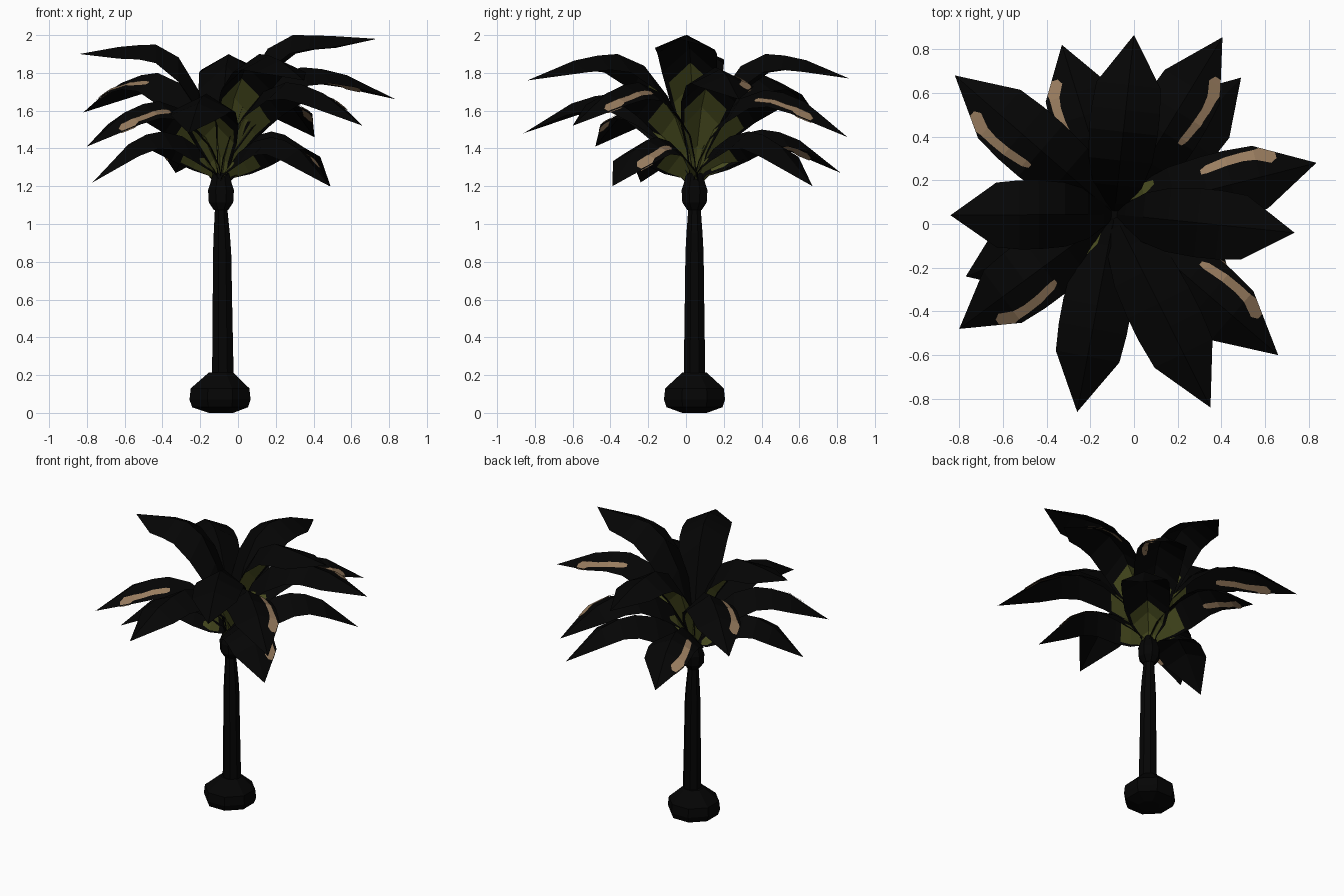
import bpy, bmesh, math
from mathutils import Vector

if "Cube" in bpy.data.objects:
    bpy.data.objects.remove(bpy.data.objects["Cube"])

CX, CY, Z0 = -0.09, 0.045, 1.2


def mat(name, col):
    m = bpy.data.materials.new(name)
    m.diffuse_color = (*col, 1)
    m.use_nodes = True
    m.node_tree.nodes["Principled BSDF"].inputs["Base Color"].default_value = m.diffuse_color
    return m


BLACK = mat("near_black", (0.0014, 0.0014, 0.0014))
OLIVE = mat("olive", (0.065, 0.072, 0.014))
BROWN = mat("tan_brown", (0.32, 0.205, 0.115))


def make(name, verts, faces, material):
    me = bpy.data.meshes.new(name)
    me.from_pydata(verts, [], faces)
    me.materials.append(material)
    ob = bpy.data.objects.new(name, me)
    bpy.context.collection.objects.link(ob)
    return ob


def lathe(name, profile, sides, material):
    verts, faces = [], []
    for z, r, dx in profile:
        for i in range(sides):
            a = 2 * math.pi * (i + 0.5) / sides
            verts.append((CX + dx + r * math.cos(a), CY + r * math.sin(a), z))
    for k in range(len(profile) - 1):
        for i in range(sides):
            j = (i + 1) % sides
            faces.append((k * sides + i, k * sides + j, (k + 1) * sides + j, (k + 1) * sides + i))
    faces.append(tuple(reversed(range(sides))))
    n = (len(profile) - 1) * sides
    faces.append(tuple(range(n, n + sides)))
    return make(name, verts, faces, material)


# Trunk: bulbous foot, tapered stem, knob under the crown
lathe("trunk_foot", [(0.0, 0.07, 0), (0.03, 0.16, -0.005), (0.07, 0.175, -0.005), (0.13, 0.168, -0.005),
                     (0.215, 0.068, 0)], 8, BLACK)
lathe("trunk_stem", [(0.18, 0.062, 0.01), (0.5, 0.057, 0.008), (0.85, 0.052, 0.006),
                     (0.95, 0.046, 0.004), (1.1, 0.034, 0)], 8, BLACK)
lathe("crown_knob", [(1.075, 0.042, 0), (1.115, 0.07, 0), (1.18, 0.074, 0),
                     (1.22, 0.06, 0), (1.27, 0.045, 0)], 8, BLACK)

# Frond shape along its length: position, rise, half width, sideways droop
T = [0, 0.06, 0.16, 0.30, 0.46, 0.58, 0.72, 1.0]
RISE = [0, 0.35, 0.68, 0.91, 1.0]
FALL = [0.06, 0.25, 1.0]
HALF = [0.02, 0.055, 0.112, 0.147, 0.158, 0.158, 0.148, 0.0]
DROOP = [0.6, 0.85, 1.0, 0.88, 0.62, 0.48, 0.42, 0.4]


def lerp(ys, t):
    for i in range(len(T) - 1):
        if t <= T[i + 1]:
            return ys[i] + (ys[i + 1] - ys[i]) * (t - T[i]) / (T[i + 1] - T[i])
    return ys[-1]


def frond_surface(tip, peak):
    """Return a function giving the point at length t and sideways offset d."""
    out = Vector((tip[0] - CX, tip[1] - CY, 0))
    side = Vector((-out.y, out.x, 0)).normalized()
    zs = [Z0 + (peak - Z0) * r for r in RISE] + [peak - (peak - tip[2]) * f for f in FALL]

    def point(t, d, lift=0.0):
        p = Vector((CX, CY, 0)) + out * t + side * d
        p.z = lerp(zs, t) - abs(d) * lerp(DROOP, t) + lift
        return p
    return point


def sheet(rows, base=0):
    n = len(rows[0])
    verts = [v for r in rows for v in r]
    faces = [(base + k * n + i, base + k * n + i + 1, base + (k + 1) * n + i + 1, base + (k + 1) * n + i)
             for k in range(len(rows) - 1) for i in range(n - 1)]
    return verts, faces


# Tip position, peak height, side of the brown streak (0 = none)
FRONDS = [
    ((-0.84, 0.04, 1.90), 1.95, 0), ((0.00, 0.865, 1.77), 1.90, 0),
    ((0.735, -0.04, 1.98), 2.00, 0), ((0.35, -0.84, 1.76), 1.90, 0),
    ((-0.82, 0.68, 1.59), 1.80, 1), ((0.405, 0.855, 1.46), 1.71, -1),
    ((0.835, 0.28, 1.66), 1.83, 1), ((0.66, -0.60, 1.52), 1.75, 1),
    ((-0.26, -0.86, 1.48), 1.69, 0), ((-0.80, -0.48, 1.41), 1.65, 1),
    ((-0.33, 0.82, 1.27), 1.50, 1), ((0.49, 0.67, 1.20), 1.49, 0),
    ((-0.77, -0.24, 1.22), 1.49, 0), ((0.485, -0.39, 1.20), 1.46, 1),
]

for n, (tip, peak, streak) in enumerate(FRONDS, 1):
    point = frond_surface(tip, peak)

    # Folded leaf blade with a raised midrib
    rows = [[point(t, h * s) for s in (-1, 0, 1)] for t, h in zip(T, HALF)]
    make(f"frond_{n:02d}", *sheet(rows), BLACK)

    # Olive underside near the stalk
    rows = [[point(t, lerp(HALF, t) * s * 0.85, -0.008) for s in (-1, 0, 1)]
            for t in (0.03, 0.06, 0.16, 0.25)]
    make(f"frond_underside_{n:02d}", *sheet(rows), OLIVE)

    # Olive flecks on top of the lower fronds, deep in the crown
    if n > 4:
        for s in (-1, 1):
            rows = [[point(t, lerp(HALF, t) * s * k, 0.006) for k in (a, b)]
                    for t, a, b in ((0.09, 0.6, 0.95), (0.16, 0.45, 0.95), (0.22, 0.7, 0.85))]
            make(f"frond_fleck_{n:02d}_{'left' if s > 0 else 'right'}", *sheet(rows), OLIVE)

    # Brown streak with a wider outer end, on both faces of the blade
    if streak:
        verts, faces = [], []
        for lift in (0.006, -0.006):
            rows = []
            for t, d, w in ((0.45, 0.088, 0.01), (0.48, 0.095, 0.018), (0.58, 0.108, 0.02),
                            (0.66, 0.11, 0.02), (0.72, 0.105, 0.023), (0.75, 0.1, 0.031),
                            (0.79, 0.088, 0.03), (0.82, 0.08, 0.014)):
                mid = min(d, lerp(HALF, t) - w)
                rows.append([point(t, streak * (mid + k * w), lift) for k in (-1, 1)])
            v, f = sheet(rows, len(verts))
            verts += v
            faces += f
        make(f"frond_streak_{n:02d}", verts, faces, BROWN)
